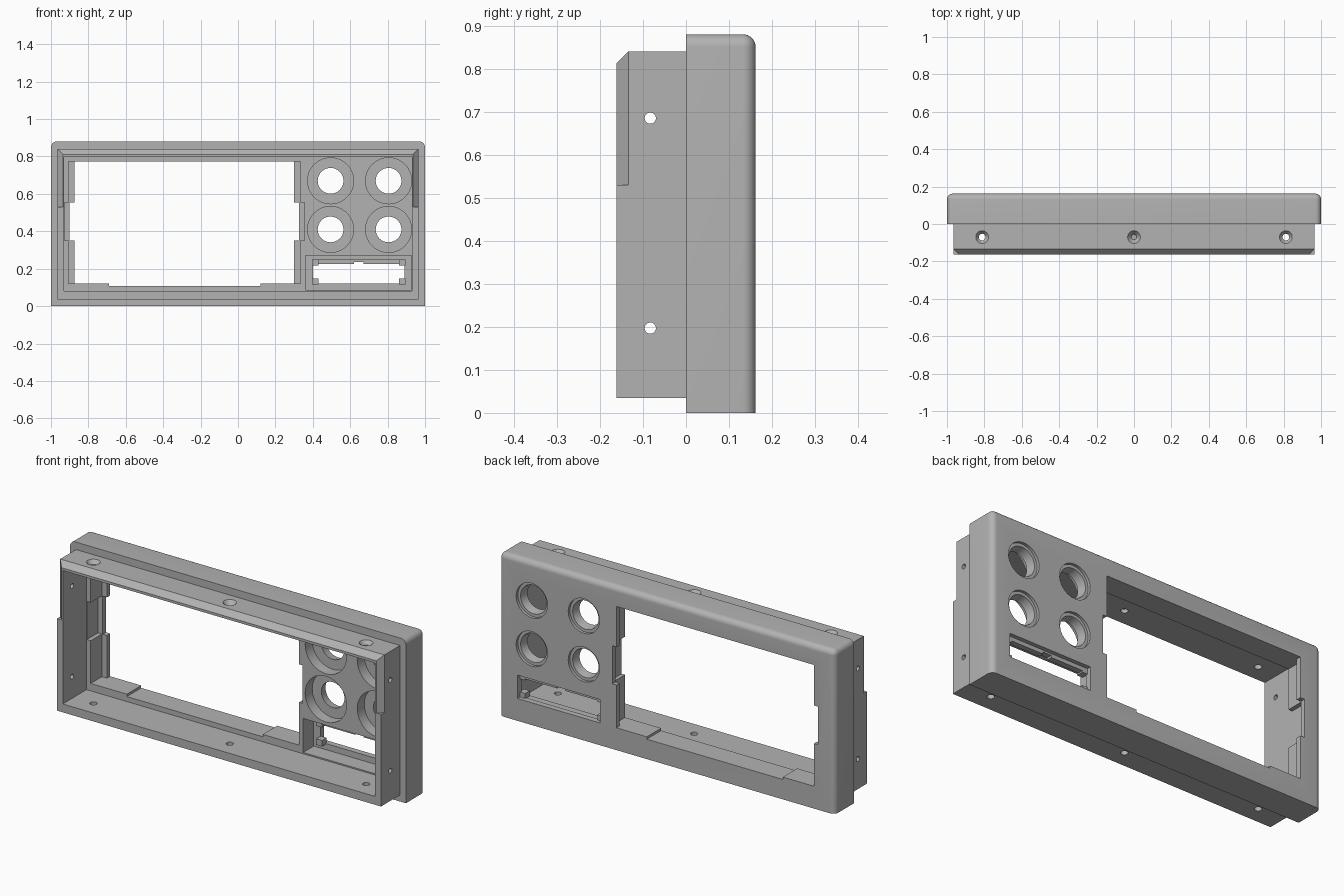
import bpy, bmesh, math
from mathutils import Vector, Matrix

if "Cube" in bpy.data.objects:
    bpy.data.objects.remove(bpy.data.objects["Cube"])

grey = bpy.data.materials.new("light_grey")
grey.use_nodes = True
colour = (0.45, 0.45, 0.45, 1)
grey.diffuse_color = colour
grey.node_tree.nodes["Principled BSDF"].inputs["Base Color"].default_value = colour


def add(name, bm):
    mesh = bpy.data.meshes.new(name)
    bm.to_mesh(mesh)
    bm.free()
    mesh.materials.append(grey)
    ob = bpy.data.objects.new(name, mesh)
    bpy.context.collection.objects.link(ob)
    return ob


def box_bm(x, y, z):
    bm = bmesh.new()
    bmesh.ops.create_cube(bm, size=1)
    for v in bm.verts:
        v.co = Vector([(a + b) / 2 + c * (b - a) for (a, b), c in zip((x, y, z), v.co)])
    return bm


def box(name, x, y, z):
    return add(name, box_bm(x, y, z))


def rod(axis, start, end, r1, r2=None):
    """Round cutter along an axis between two points."""
    a, b = Vector(start), Vector(end)
    bm = bmesh.new()
    bmesh.ops.create_cone(bm, cap_ends=True, segments=48, radius1=r1,
                          radius2=r1 if r2 is None else r2, depth=(b - a).length)
    turn = Vector((0, 0, 1)).rotation_difference(b - a).to_matrix().to_4x4()
    bmesh.ops.transform(bm, matrix=Matrix.Translation((a + b) / 2) @ turn, verts=bm.verts)
    return add("cutter_" + axis, bm)


def combine(target, other, operation="DIFFERENCE"):
    mod = target.modifiers.new("shape", "BOOLEAN")
    mod.operation = operation
    mod.solver = "EXACT"
    mod.object = other
    bpy.context.view_layer.objects.active = target
    bpy.ops.object.modifier_apply(modifier=mod.name)
    bpy.data.objects.remove(other)


def cut_box(x, y, z):
    combine(frame, box("cutter", x, y, z))


# Outer bezel, rounded on the face side except along the bottom
bm = box_bm((-1, 1), (0, 0.162), (0, 0.88))
edges = []
for e in bm.edges:
    mid = (e.verts[0].co + e.verts[1].co) / 2
    if mid.y > 0.01 and mid.z > 0.01:
        edges.append(e)
bmesh.ops.bevel(bm, geom=edges, offset=0.03, segments=8, profile=0.5, affect="EDGES")
frame = add("bezel_frame", bm)

# Rear housing with chamfered top and upper side edges
housing = box("housing", (-0.965, 0.965), (-0.162, 0.05), (0.035, 0.84))


def chamfer(size, angle_axis, place):
    bm = bmesh.new()
    bmesh.ops.create_cube(bm, size=1)
    mat = (Matrix.Translation(place) @ Matrix.Rotation(math.pi / 4, 4, angle_axis)
           @ Matrix.Diagonal((*size, 1)))
    bmesh.ops.transform(bm, matrix=mat, verts=bm.verts)
    combine(housing, add("cutter", bm))


c = 0.04   # width of the chamfer face
chamfer((3, c, c), "X", (0, -0.162, 0.84))
for s in (-1, 1):
    chamfer((c, c, 0.5), "Z", (s * 0.965, -0.162, 0.78))
combine(frame, housing, "UNION")

# Hollow interior
cut_box((-0.93, 0.93), (-0.3, 0.04), (0.08, 0.798))

# Display opening: deep seat, thin lip, wider notches at mid height
cut_box((-0.905, 0.335), (0.03, 0.135), (0.12, 0.773))
cut_box((-0.928, 0.355), (0.03, 0.135), (0.35, 0.555))
cut_box((-0.875, 0.30), (0.1, 0.3), (0.12, 0.773))
cut_box((-0.90, 0.325), (0.1, 0.3), (0.35, 0.555))
cut_box((-0.69, 0.12), (0.02, 0.3), (0.107, 0.2))

# Four button holes with inner pockets and outer rims
for x in (0.495, 0.805):
    for z in (0.41, 0.67):
        combine(frame, rod("y", (x, 0.0, z), (x, 0.10, z), 0.123))
        combine(frame, rod("y", (x, 0.09, z), (x, 0.17, z), 0.067, 0.081))
        combine(frame, rod("y", (x, 0.147, z), (x, 0.2, z), 0.093))

# Slot below the buttons
cut_box((0.36, 0.928), (0.03, 0.13), (0.087, 0.27))
cut_box((0.40, 0.89), (0.1, 0.3), (0.12, 0.246))

# Screw holes through top, bottom and sides
for x in (-0.812, 0, 0.812):
    combine(frame, rod("z", (x, -0.07, 0.7), (x, -0.07, 0.9), 0.018))
    combine(frame, rod("z", (x, -0.07, 0.815), (x, -0.07, 0.845), 0.014, 0.038))
    combine(frame, rod("z", (x, -0.07, 0), (x, -0.07, 0.1), 0.018))
for s in (-1, 1):
    for z in (0.197, 0.685):
        combine(frame, rod("x", (s * 0.9, -0.083, z), (s * 1.1, -0.083, z), 0.013))

# Tabs and ledge inside the slot
for side, x in (("right", 0.395), ("left", 0.86)):
    for level, z in (("lower", 0.115), ("upper", 0.217)):
        box(f"slot_tab_{level}_{side}", (x, x + 0.035), (0.1, 0.14), (z, z + 0.032))
for side, x in (("right", (0.43, 0.62)), ("left", (0.67, 0.86))):
    box("slot_ledge_" + side, x, (0.11, 0.14), (0.225, 0.25))
box("slot_ledge_middle", (0.62, 0.67), (0.11, 0.14), (0.236, 0.25))

bpy.ops.object.select_all(action="DESELECT")
frame.select_set(True)
bpy.context.view_layer.objects.active = frame
bpy.ops.object.shade_smooth_by_angle(angle=math.radians(30))
